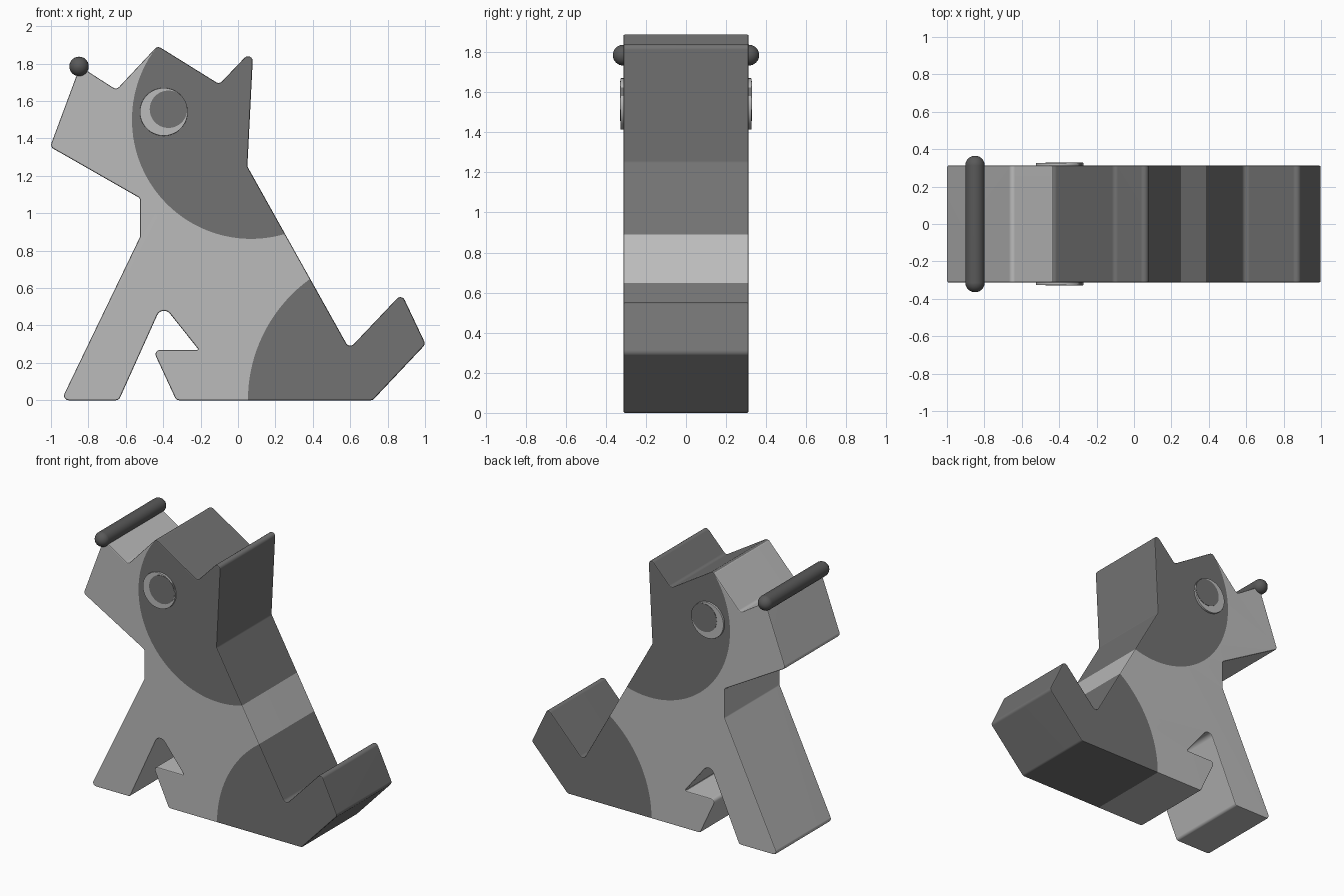
import bpy, bmesh, math
from mathutils import Vector

if "Cube" in bpy.data.objects:
    bpy.data.objects.remove(bpy.data.objects["Cube"])

HALF = 0.313   # half thickness of the body


def material(name, g):
    m = bpy.data.materials.new(name)
    m.diffuse_color = (g, g, g, 1)
    m.use_nodes = True
    m.node_tree.nodes["Principled BSDF"].inputs["Base Color"].default_value = m.diffuse_color
    return m


LIGHT, DARK, BLACK = material("light_grey", 0.5), material("dark_grey", 0.17), material("nose_grey", 0.1)


def fillet(points, seg=6):
    """Round each (x, z, radius) corner of a closed outline."""
    out = []
    for i, (x, z, r) in enumerate(points):
        p = Vector((x, z))
        a = (Vector(points[i - 1][:2]) - p).normalized()
        b = (Vector(points[(i + 1) % len(points)][:2]) - p).normalized()
        half = a.angle(b) / 2
        t = r / math.tan(half)
        centre = p + (a + b).normalized() * (r / math.sin(half))
        s, e = p + a * t - centre, p + b * t - centre
        sweep = s.angle(e)
        for k in range(seg + 1):
            f = k / seg
            v = (s * math.sin((1 - f) * sweep) + e * math.sin(f * sweep)) / math.sin(sweep)
            out.append(centre + v)
    return out


def prism(name, outline, y0, y1, bevel=0.0, mat=None):
    """Extrude an x-z outline along y and soften both rims."""
    bm = bmesh.new()
    face = bm.faces.new([bm.verts.new((x, y0, z)) for x, z in outline])
    ext = bmesh.ops.extrude_face_region(bm, geom=[face], use_keep_orig=True)
    bmesh.ops.translate(bm, vec=(0, y1 - y0, 0),
                        verts=[g for g in ext["geom"] if isinstance(g, bmesh.types.BMVert)])
    bmesh.ops.recalc_face_normals(bm, faces=bm.faces[:])
    if bevel:
        rim = [e for e in bm.edges if abs(e.verts[0].co.y - e.verts[1].co.y) < 1e-6]
        bmesh.ops.bevel(bm, geom=rim, offset=bevel, segments=2, profile=0.5, affect='EDGES')
    mesh = bpy.data.meshes.new(name)
    bm.to_mesh(mesh)
    bm.free()
    ob = bpy.data.objects.new(name, mesh)
    bpy.context.collection.objects.link(ob)
    if mat:
        mesh.materials.append(mat)
    return ob


def circle(cx, cz, r, n=64):
    return [(cx + r * math.cos(2 * math.pi * i / n), cz + r * math.sin(2 * math.pi * i / n)) for i in range(n)]


def activate(ob):
    bpy.ops.object.select_all(action='DESELECT')
    ob.select_set(True)
    bpy.context.view_layer.objects.active = ob


def boolean(ob, cutter, op):
    m = ob.modifiers.new("cut", 'BOOLEAN')
    m.object, m.operation, m.solver = cutter, op, 'EXACT'
    activate(ob)
    bpy.ops.object.modifier_apply(modifier=m.name)


def smooth(ob):
    activate(ob)
    bpy.ops.object.shade_smooth_by_angle(angle=math.radians(35))
    ob.modifiers.new("normals", 'WEIGHTED_NORMAL').keep_sharp = True


# Dog side outline: front leg, hind paw, tail, back, ears, muzzle, chest
R = 0.025
dog = fillet([
    (-0.945, 0, R), (-0.637, 0, R), (-0.405, 0.515, 0.04), (-0.21, 0.27, 0.004),
    (-0.455, 0.27, R), (-0.33, 0, R), (0.72, 0, R), (1.003, 0.30, R),
    (0.875, 0.57, R), (0.595, 0.275, R), (0.05, 1.25, R), (0.082, 1.88, R),
    (-0.10, 1.69, R), (-0.43, 1.895, R), (-0.65, 1.66, R), (-0.845, 1.785, R),
    (-1.005, 1.355, R), (-0.523, 1.08, R), (-0.523, 0.875, R)])

# Body split into light coat and two dark patches
body = prism("body", dog, -HALF, HALF, 0.009, LIGHT)
for name, disc in (("head_patch", circle(0.07, 1.5, 0.637, 128)),
                   ("tail_patch", circle(0.853, 0, 0.8, 128))):
    patch = prism(name, dog, -HALF, HALF, 0.009, DARK)
    cutter = prism(name + "_cutter", disc, -0.5, 0.5)
    boolean(patch, cutter, 'INTERSECT')
    boolean(body, cutter, 'DIFFERENCE')
    bpy.data.objects.remove(cutter)
    smooth(patch)
smooth(body)

# Eyes on both sides
for side, label in ((-1, "right"), (1, "left")):
    y_in = side * (HALF - 0.01)
    smooth(prism("eye_" + label, circle(-0.397, 1.542, 0.128), y_in, side * 0.327, 0.003, LIGHT))
    smooth(prism("pupil_" + label, circle(-0.372, 1.556, 0.1), y_in, side * 0.329, 0, DARK))

# Nose bar with round ends: a sphere stretched apart along y
bm = bmesh.new()
bmesh.ops.create_uvsphere(bm, u_segments=32, v_segments=16, radius=0.052)
for v in bm.verts:
    v.co = Vector((v.co.x, v.co.z, v.co.y))
mid = [v for v in bm.verts if abs(v.co.y) < 1e-5]
bmesh.ops.bisect_plane(bm, geom=bm.verts[:] + bm.edges[:] + bm.faces[:], plane_co=(0, -0.002, 0), plane_no=(0, 1, 0))
for v in bm.verts:
    v.co += Vector((-0.85, 0.313 if v.co.y > -0.001 else -0.313, 1.785))
bmesh.ops.recalc_face_normals(bm, faces=bm.faces[:])
mesh = bpy.data.meshes.new("nose")
bm.to_mesh(mesh)
bm.free()
mesh.materials.append(BLACK)
nose = bpy.data.objects.new("nose", mesh)
bpy.context.collection.objects.link(nose)
smooth(nose)
